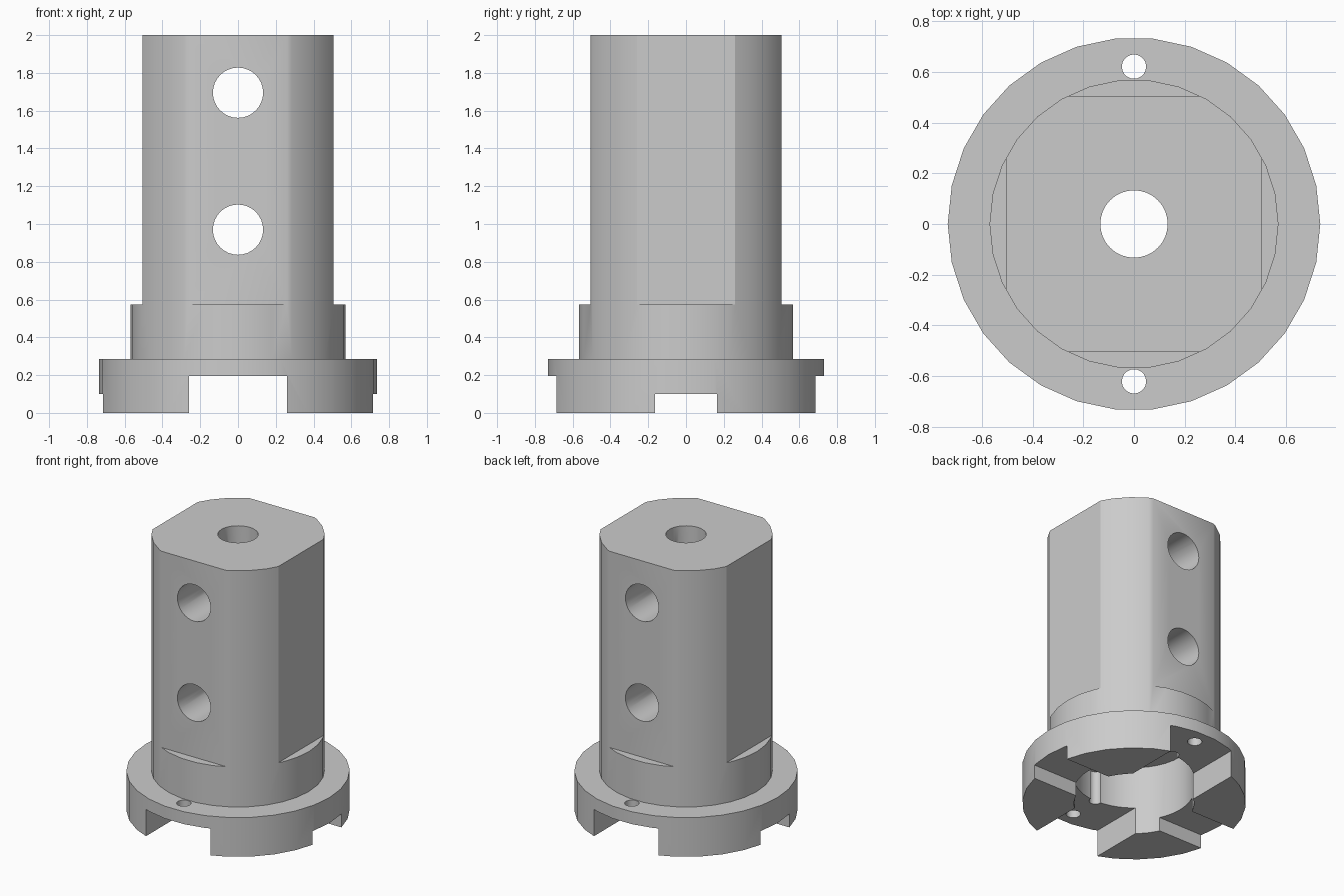
import bpy
from math import radians, pi

cube = bpy.data.objects.get("Cube")
if cube:
    bpy.data.objects.remove(cube, do_unlink=True)

steel = bpy.data.materials.new("plain_grey")
steel.use_nodes = True
GREY = (0.6, 0.6, 0.6, 1)
steel.diffuse_color = GREY
steel.node_tree.nodes["Principled BSDF"].inputs["Base Color"].default_value = GREY


def cylinder(name, radius, z0, z1, x=0, y=0, sides=30):
    bpy.ops.mesh.primitive_cylinder_add(
        vertices=sides, radius=radius, depth=z1 - z0, location=(x, y, (z0 + z1) / 2),
        rotation=(0, 0, pi / 2))
    ob = bpy.context.object
    ob.name = name
    return ob


def box(name, size, centre):
    bpy.ops.mesh.primitive_cube_add(size=1, location=centre)
    ob = bpy.context.object
    ob.name = name
    ob.scale = size
    return ob


def combine(target, tool, operation="DIFFERENCE"):
    """Apply a boolean with the tool, then discard the tool."""
    tool.hide_render = True
    bpy.context.view_layer.update()
    mod = target.modifiers.new(operation.title(), "BOOLEAN")
    mod.operation, mod.object, mod.solver = operation, tool, "EXACT"
    bpy.ops.object.select_all(action="DESELECT")
    bpy.context.view_layer.objects.active = target
    target.select_set(True)
    bpy.ops.object.modifier_apply(modifier=mod.name)
    bpy.data.objects.remove(tool, do_unlink=True)


# Round shaft with four flats above the collar
body = cylinder("flanged_coupling", 0.57, 0.1, 2)
for side in (-1, 1):
    combine(body, box("flat_x", (0.4, 2, 2), (side * 0.705, 0, 1.575)))
    combine(body, box("flat_y", (2, 0.4, 2), (0, side * 0.705, 1.575)))

# Flange
combine(body, cylinder("flange", 0.735, 0, 0.285), "UNION")

# Centre bore and wide socket underneath
combine(body, cylinder("bore", 0.133, -0.2, 2.2, sides=32))
combine(body, cylinder("socket", 0.395, -0.2, 0.5, sides=40))

# Crossed slots in the underside
combine(body, box("deep_slot", (0.52, 2, 0.395), (0, 0, -0.0025)))
combine(body, box("shallow_slot", (2, 0.33, 0.3), (0, 0, -0.05)))

# Flange pin holes and socket grooves
for side in (-1, 1):
    combine(body, cylinder("pin_hole", 0.048, -0.2, 0.4, y=side * 0.621, sides=20))
    combine(body, cylinder("groove", 0.042, -0.2, 0.44, y=side * 0.395, sides=20))

# Cross holes from front to back
for z in (0.97, 1.695):
    hole = cylinder("cross_hole", 0.133, -1, 1, sides=32)
    hole.rotation_euler = (pi / 2, 0, 0)
    hole.location = (0, 0, z)
    combine(body, hole)

body.data.materials.clear()
body.data.materials.append(steel)
bpy.ops.object.shade_smooth_by_angle(angle=radians(25))
